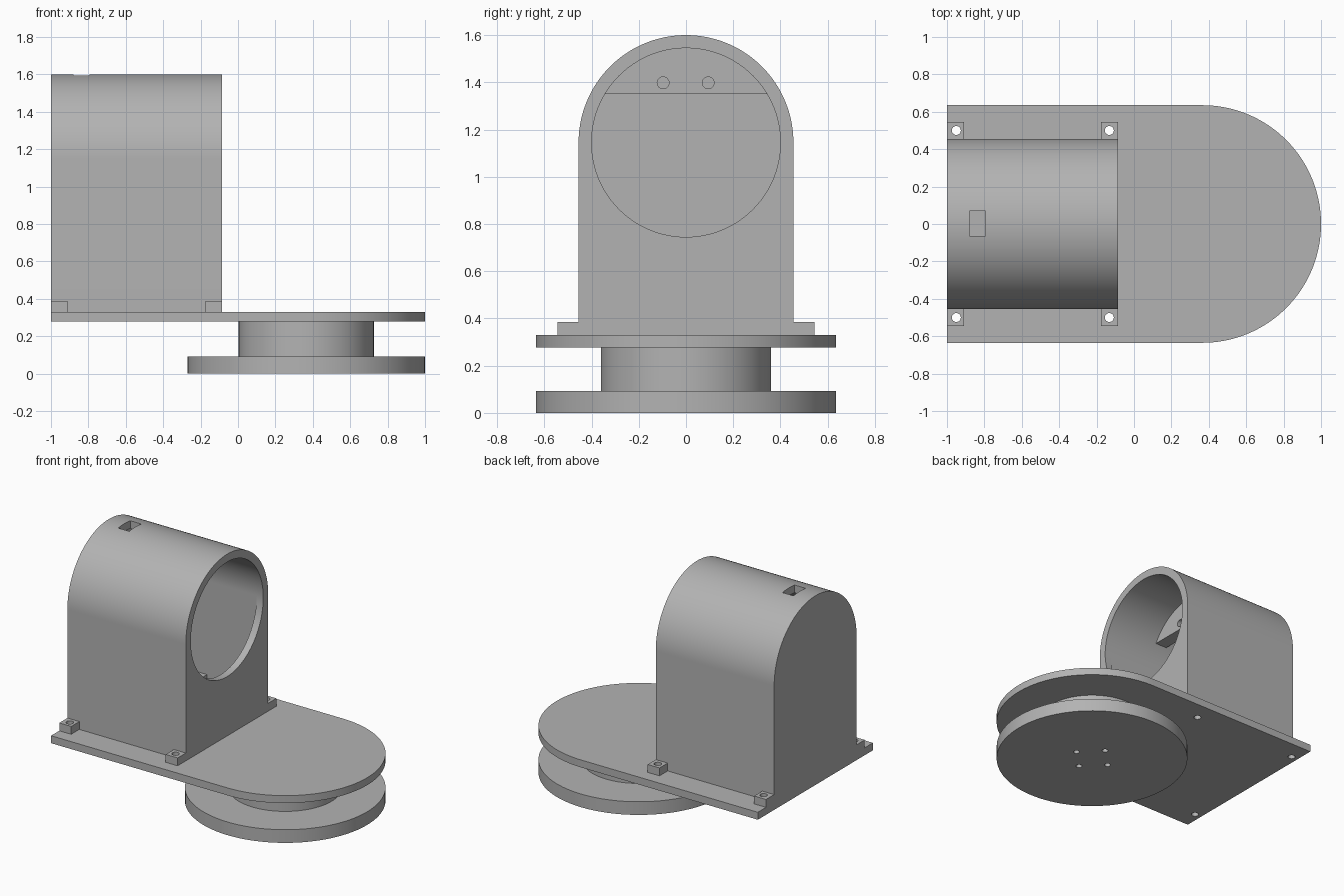
import bpy, bmesh, math
from mathutils import Vector

default = bpy.data.objects.get("Cube")
if default:
    bpy.data.objects.remove(default)

grey = bpy.data.materials.new("plain_grey")
grey.use_nodes = True
colour = (0.45, 0.45, 0.45, 1)
grey.diffuse_color = colour
grey.node_tree.nodes["Principled BSDF"].inputs["Base Color"].default_value = colour


def prism(name, points, axis, start, end):
    """Extrude an (x, y) outline along z, or a (y, z) outline along x."""
    place = (lambda a, b: (a, b, start)) if axis == "z" else (lambda a, b: (start, a, b))
    push = Vector((0, 0, end - start)) if axis == "z" else Vector((end - start, 0, 0))
    bm = bmesh.new()
    base = bm.faces.new([bm.verts.new(place(a, b)) for a, b in points])
    top = bmesh.ops.extrude_face_region(bm, geom=[base], use_keep_orig=True)["geom"]
    bmesh.ops.translate(bm, vec=push, verts=[v for v in top if isinstance(v, bmesh.types.BMVert)])
    bmesh.ops.recalc_face_normals(bm, faces=bm.faces)
    mesh = bpy.data.meshes.new(name)
    bm.to_mesh(mesh)
    bm.free()
    mesh.materials.append(grey)
    obj = bpy.data.objects.new(name, mesh)
    bpy.context.collection.objects.link(obj)
    return obj


def arc(a, b, radius, first=0, last=360, steps=96):
    count = steps if last - first == 360 else steps + 1
    angles = [math.radians(first + (last - first) * i / steps) for i in range(count)]
    return [(a + radius * math.cos(t), b + radius * math.sin(t)) for t in angles]


def rect(a0, a1, b0, b1):
    return [(a0, b0), (a1, b0), (a1, b1), (a0, b1)]


def arch(radius, centre, bottom):
    return [(-radius, bottom), (radius, bottom)] + arc(0, centre, radius, 0, 180)


def cut(obj, cutters, operation="DIFFERENCE"):
    """Apply boolean cutters, then remove them."""
    for cutter in cutters:
        cutter.hide_render = True
        mod = obj.modifiers.new("cut", "BOOLEAN")
        mod.operation, mod.solver, mod.object = operation, "EXACT", cutter
    bpy.context.view_layer.update()
    graph = bpy.context.evaluated_depsgraph_get()
    mesh = bpy.data.meshes.new_from_object(obj.evaluated_get(graph))
    obj.modifiers.clear()
    obj.data = mesh
    for cutter in cutters:
        bpy.data.objects.remove(cutter)


parts = []
PIVOT, WIDE, FRONT, AXIS = 0.365, 0.635, -0.085, 1.145
bolts = [(x, y) for x in (-0.95, -0.132) for y in (-0.5, 0.5)]


def bolt_hole(x, y):
    return prism("hole_cutter", arc(x, y, 0.024, steps=24), "z", 0.2, 0.5)


# Turntable: lower disc with screw holes, and hub
disc = prism("base_disc", arc(PIVOT, 0, WIDE, steps=128), "z", 0, 0.092)
hub = prism("hub", arc(PIVOT, 0, 0.361, steps=128), "z", 0.092, 0.278)
for part in (disc, hub):
    cut(part, [prism("hole_cutter", arc(PIVOT + dx, dy, 0.02, steps=24), "z", -0.1, 0.2)
               for dx, dy in ((0.135, 0), (-0.135, 0), (0, 0.135), (0, -0.135))])
parts += [disc, hub]

# Platform with one rounded end
platform = prism("platform", [(-1, WIDE), (-1, -WIDE)] + arc(PIVOT, 0, WIDE, -90, 90), "z", 0.278, 0.33)
cut(platform, [bolt_hole(x, y) for x, y in bolts])
parts.append(platform)

# Hollow arched housing with a round opening and a slot in the roof
housing = prism("housing", arch(0.455, AXIS, 0.33), "x", -1, FRONT)
cut(housing, [
    prism("cavity_cutter", arch(0.401, AXIS, 0.3), "x", -0.945, FRONT - 0.05),
    prism("opening_cutter", arc(0, AXIS, 0.4), "x", FRONT - 0.1, 0.1),
    prism("slot_cutter", rect(-0.88, -0.795, -0.065, 0.07), "z", 1.4, 1.8)])
parts.append(housing)

# Mounting tabs along both sides of the housing
for x, y in bolts:
    x0 = -1 if x < -0.5 else FRONT - 0.092
    side = sorted((math.copysign(0.455, y), math.copysign(0.545, y)))
    tab = prism("mounting_tab", rect(x0, x0 + 0.092, *side), "z", 0.33, 0.385)
    cut(tab, [bolt_hole(x, y)])
    parts.append(tab)

# Inner brackets: drilled plate under the roof, low bar across the floor
chord = math.degrees(math.asin((1.35 - AXIS) / 0.405))
bracket = prism("upper_bracket", arc(0, AXIS, 0.405, chord, 180 - chord, 48), "x", -0.57, -0.48)
cut(bracket, [prism("hole_cutter", arc(y, 1.398, 0.025, steps=24), "x", -0.7, -0.4) for y in (-0.097, 0.094)])
parts.append(bracket)
parts.append(prism("lower_bar", rect(-0.405, 0.405, 0.33, 0.49), "x", -0.62, -0.52))

# Smooth curved walls, keep edges sharp
bpy.ops.object.select_all(action="DESELECT")
for part in parts:
    part.select_set(True)
bpy.context.view_layer.objects.active = parts[0]
bpy.ops.object.shade_smooth_by_angle(angle=math.radians(30))
